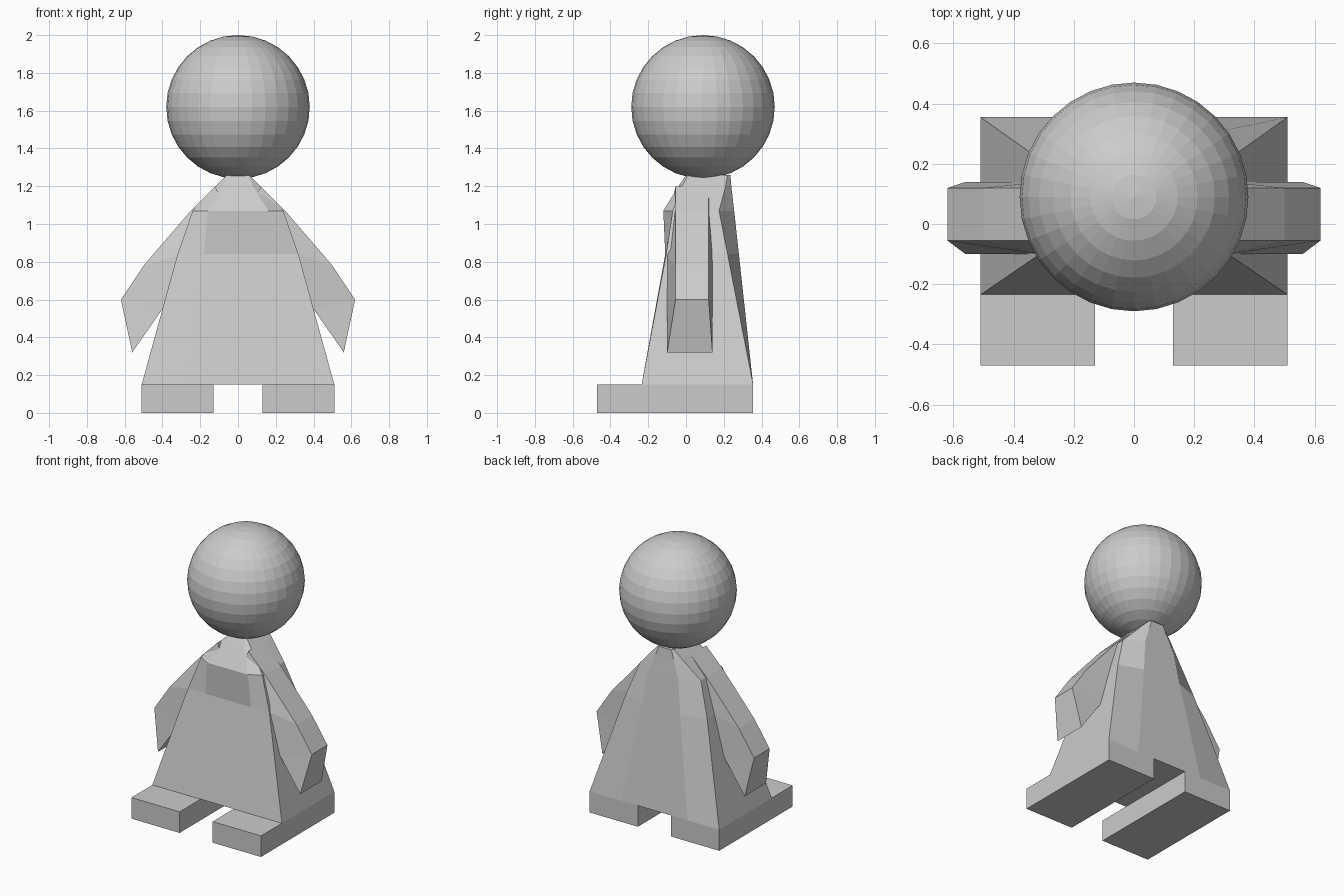
import bpy, bmesh

cube = bpy.data.objects.get("Cube")
if cube:
    bpy.data.objects.remove(cube, do_unlink=True)

grey = bpy.data.materials.new("plain grey")
grey.use_nodes = True
COLOR = (0.6, 0.6, 0.6, 1)
grey.diffuse_color = COLOR
grey.node_tree.nodes["Principled BSDF"].inputs["Base Color"].default_value = COLOR


def finish(name, bm):
    bmesh.ops.recalc_face_normals(bm, faces=bm.faces)
    mesh = bpy.data.meshes.new(name)
    bm.to_mesh(mesh)
    bm.free()
    mesh.materials.append(grey)
    obj = bpy.data.objects.new(name, mesh)
    bpy.context.collection.objects.link(obj)
    return obj


def loft(name, rings):
    """Skin a stack of rings and cap both ends."""
    bm = bmesh.new()
    rows = [[bm.verts.new(p) for p in ring] for ring in rings]
    n = len(rows[0])
    for a, b in zip(rows, rows[1:]):
        for i in range(n):
            j = (i + 1) % n
            bm.faces.new((a[i], a[j], b[j], b[i]))
    bm.faces.new(rows[0])
    bm.faces.new(rows[-1])
    bmesh.ops.remove_doubles(bm, verts=bm.verts, dist=0.0005)
    return finish(name, bm)


# Robe: flared eight-sided sections with a narrow back panel
def robe_ring(z, front_x, front_y, side_x, side_front, side_back, back_x, back_y):
    half = [(front_x, front_y), (side_x, side_front), (side_x, side_back), (back_x, back_y)]
    return [(x, y, z) for x, y in half] + [(-x, y, z) for x, y in reversed(half)]


loft("robe", [robe_ring(*row) for row in (
    (0.15, 0.26, -0.235, 0.51, -0.235, 0.355, 0.26, 0.355),
    (0.84, 0.18, -0.11, 0.32, -0.105, 0.22, 0.15, 0.28),
    (1.07, 0.16, -0.12, 0.24, -0.07, 0.175, 0.12, 0.255),
    (1.20, 0.08, -0.04, 0.12, -0.02, 0.21, 0.07, 0.24),
    (1.26, 0.05, 0.00, 0.06, 0.01, 0.22, 0.05, 0.235),
)])

# Sleeves: outer ridge narrower than the inner edge, ending in a wedge
SLEEVE = [  # outer x, outer z, inner x, inner z
    (0.12, 1.20, 0.04, 1.00),
    (0.25, 1.07, 0.16, 0.94),
    (0.50, 0.78, 0.31, 0.84),
    (0.62, 0.60, 0.40, 0.55),
]
for side, sx in (("left", 1), ("right", -1)):
    rings = [[(sx * ox, -0.055, oz), (sx * ox, 0.12, oz),
              (sx * ix, 0.14, iz), (sx * ix, -0.10, iz)]
             for ox, oz, ix, iz in SLEEVE]
    tip = [(sx * 0.56, y, 0.32) for y in (-0.10, 0.14)]
    bm = bmesh.new()
    rows = [[bm.verts.new(p) for p in ring] for ring in rings]
    end = [bm.verts.new(p) for p in tip]
    rows.append([end[0], end[1], end[1], end[0]])
    for a, b in zip(rows, rows[1:]):
        for i in range(4):
            j = (i + 1) % 4
            bm.faces.new(dict.fromkeys((a[i], a[j], b[j], b[i])))
    bm.faces.new(rows[0])
    finish(side + "_sleeve", bm)

    # Foot: long flat block
    x0, x1 = sx * 0.13, sx * 0.51
    loft(side + "_foot", [[(x0, -0.47, z), (x1, -0.47, z), (x1, 0.355, z), (x0, 0.355, z)]
                          for z in (0, 0.15)])

# Head: faceted ball
bpy.ops.mesh.primitive_uv_sphere_add(segments=32, ring_count=16, radius=0.38,
                                     location=(0, 0.09, 1.62))
head = bpy.context.object
head.name = "head"
head.data.materials.append(grey)
